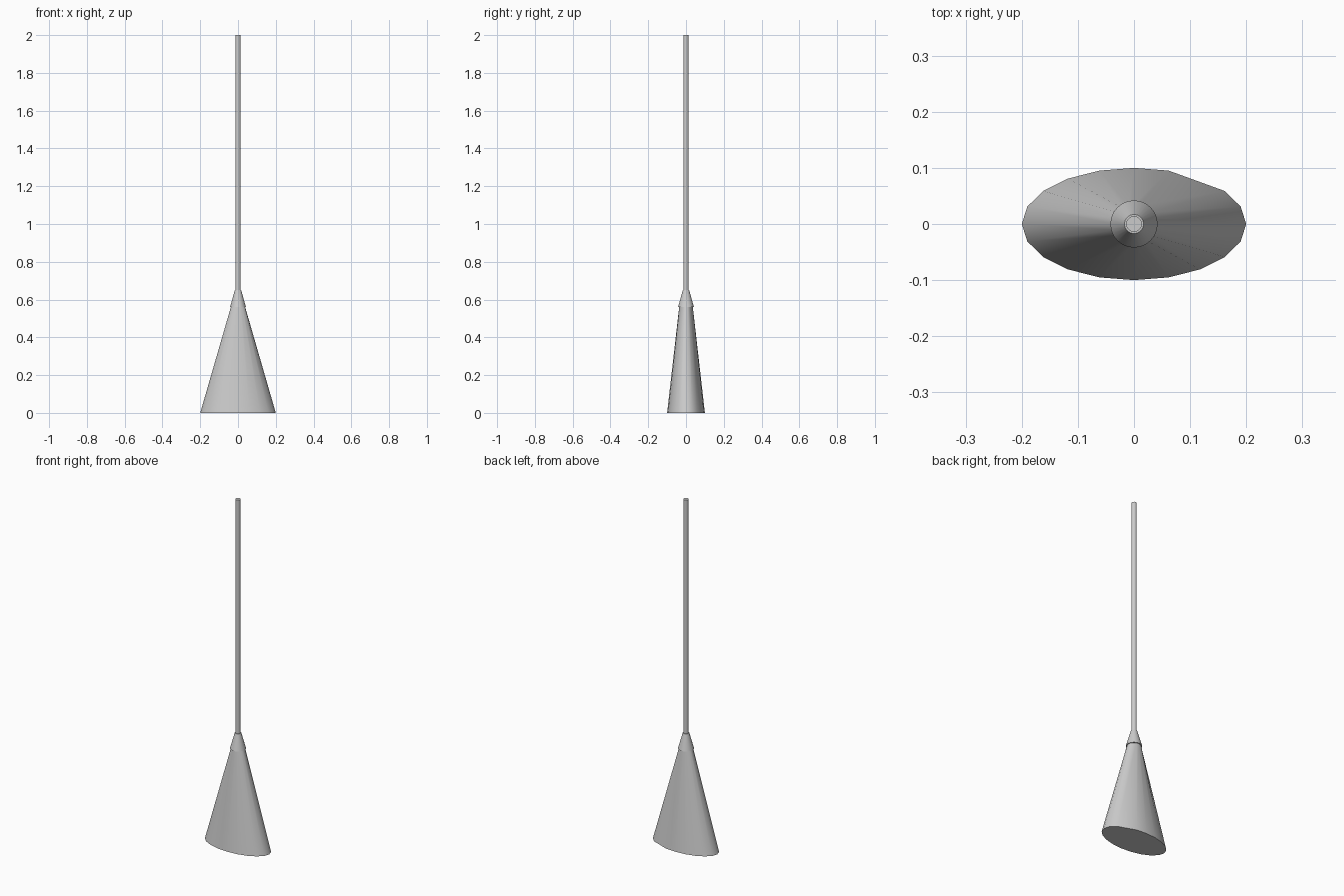
import bpy, bmesh, math

if "Cube" in bpy.data.objects:
    bpy.data.objects.remove(bpy.data.objects["Cube"])

def loft(name, rings, skip=()):
    """Capped solid through rings (z, rx, ry), with segment count per part."""
    segs, sections = rings
    angles = [math.tau * i / segs for i in range(segs) if i not in skip]
    bm = bmesh.new()
    loops = [[bm.verts.new((rx * math.cos(a), ry * math.sin(a), z)) for a in angles]
             for z, rx, ry in sections]
    n = len(angles)
    for lo, hi in zip(loops, loops[1:]):
        for i in range(n):
            j = (i + 1) % n
            bm.faces.new((lo[i], lo[j], hi[j], hi[i]))
    bm.faces.new(loops[0][::-1])
    bm.faces.new(loops[-1])
    mesh = bpy.data.meshes.new(name)
    bm.to_mesh(mesh)
    bm.free()
    obj = bpy.data.objects.new(name, mesh)
    bpy.context.collection.objects.link(obj)
    bpy.context.view_layer.objects.active = obj
    obj.select_set(True)
    bpy.ops.object.shade_smooth_by_angle(angle=math.radians(40))
    obj.select_set(False)
    return obj

# Flattened flaring brush head; one corner is clipped at the back right
loft("bristles", (20, [(0, 0.2, 0.1), (0.57, 0.035, 0.035)]), skip=(3,))

# Tapered collar slightly overhanging the brush
loft("collar", (32, [(0.56, 0.042, 0.042), (0.65, 0.017, 0.017)]))

# Long round handle
loft("handle", (20, [(0.6, 0.014, 0.014), (2.0, 0.014, 0.014)]))
